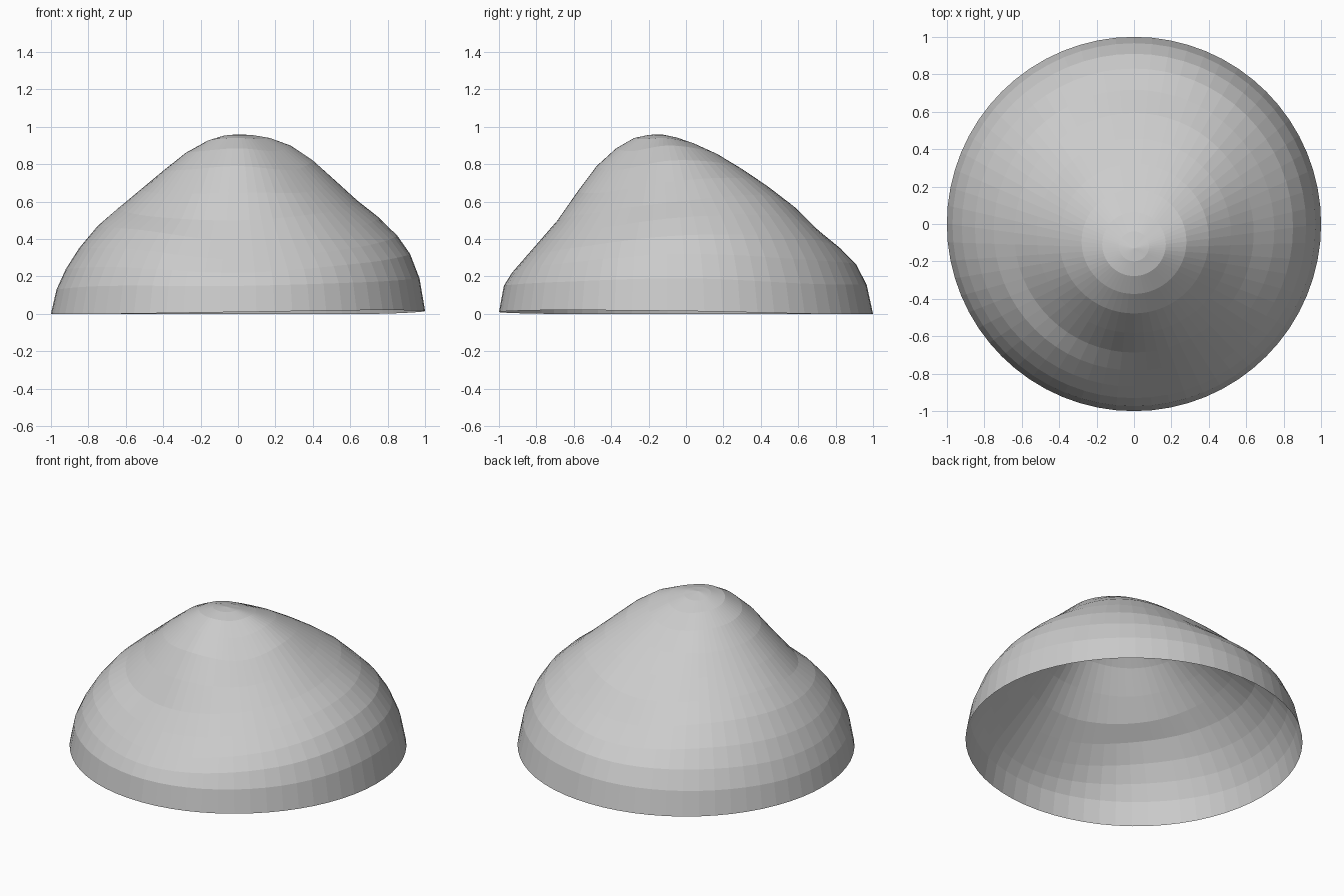
import bpy, bmesh, math

if "Cube" in bpy.data.objects:
    bpy.data.objects.remove(bpy.data.objects["Cube"])

SEGMENTS = 64
APEX = (0.0, -0.13, 0.96)

# Ring positions from apex (0) to rim (1)
RINGS = [.08, .17, .28, .40, .52, .64, .75, .85, .92, .97, 1.0]

# Height profiles every 45 degrees, counter-clockwise from +x
PROFILES = [
    [.955, .940, .900, .820, .710, .600, .515, .42, .320, .190, .015],  # right
    [.945, .920, .875, .805, .725, .635, .525, .41, .290, .160, .000],  # back right
    [.940, .900, .840, .755, .660, .555, .435, .345, .265, .155, .000],  # back
    [.940, .910, .850, .760, .660, .570, .480, .37, .265, .150, .000],  # back left
    [.950, .920, .860, .765, .665, .565, .470, .35, .240, .130, .000],  # left
    [.955, .935, .870, .770, .640, .520, .450, .35, .250, .150, .000],  # front left
    [.957, .940, .885, .790, .650, .500, .390, .29, .220, .150, .010],  # front
    [.955, .935, .870, .770, .650, .540, .440, .35, .270, .170, .020],  # front right
]


def height(ring, turn):
    """Smooth periodic blend of the eight profiles around the shell."""
    k = turn * 8
    i, f = int(k), k - int(k)
    a, b, c, d = (PROFILES[(i + j) % 8][ring] for j in (-1, 0, 1, 2))
    return b + 0.5 * f * (c - a + f * (2*a - 5*b + 4*c - d + f * (3*(b - c) + d - a)))


# Open shell: rings sweep from an off-centre apex to a round rim
bm = bmesh.new()
top = bm.verts.new(APEX)
rows = []
for r, t in enumerate(RINGS):
    row = []
    for s in range(SEGMENTS):
        a = 2 * math.pi * s / SEGMENTS
        x = t * math.cos(a)
        y = APEX[1] * (1 - t) + t * math.sin(a)
        row.append(bm.verts.new((x, y, height(r, s / SEGMENTS))))
    rows.append(row)

for s in range(SEGMENTS):
    n = (s + 1) % SEGMENTS
    bm.faces.new((top, rows[0][s], rows[0][n]))
    for upper, lower in zip(rows, rows[1:]):
        bm.faces.new((upper[s], lower[s], lower[n], upper[n]))

mesh = bpy.data.meshes.new("shell")
bm.to_mesh(mesh)
bm.free()
shell = bpy.data.objects.new("shell", mesh)
bpy.context.collection.objects.link(shell)

# Single plain grey
grey = bpy.data.materials.new("light grey")
grey.diffuse_color = (0.6, 0.6, 0.6, 1)
grey.use_nodes = True
grey.node_tree.nodes["Principled BSDF"].inputs["Base Color"].default_value = grey.diffuse_color
mesh.materials.append(grey)
